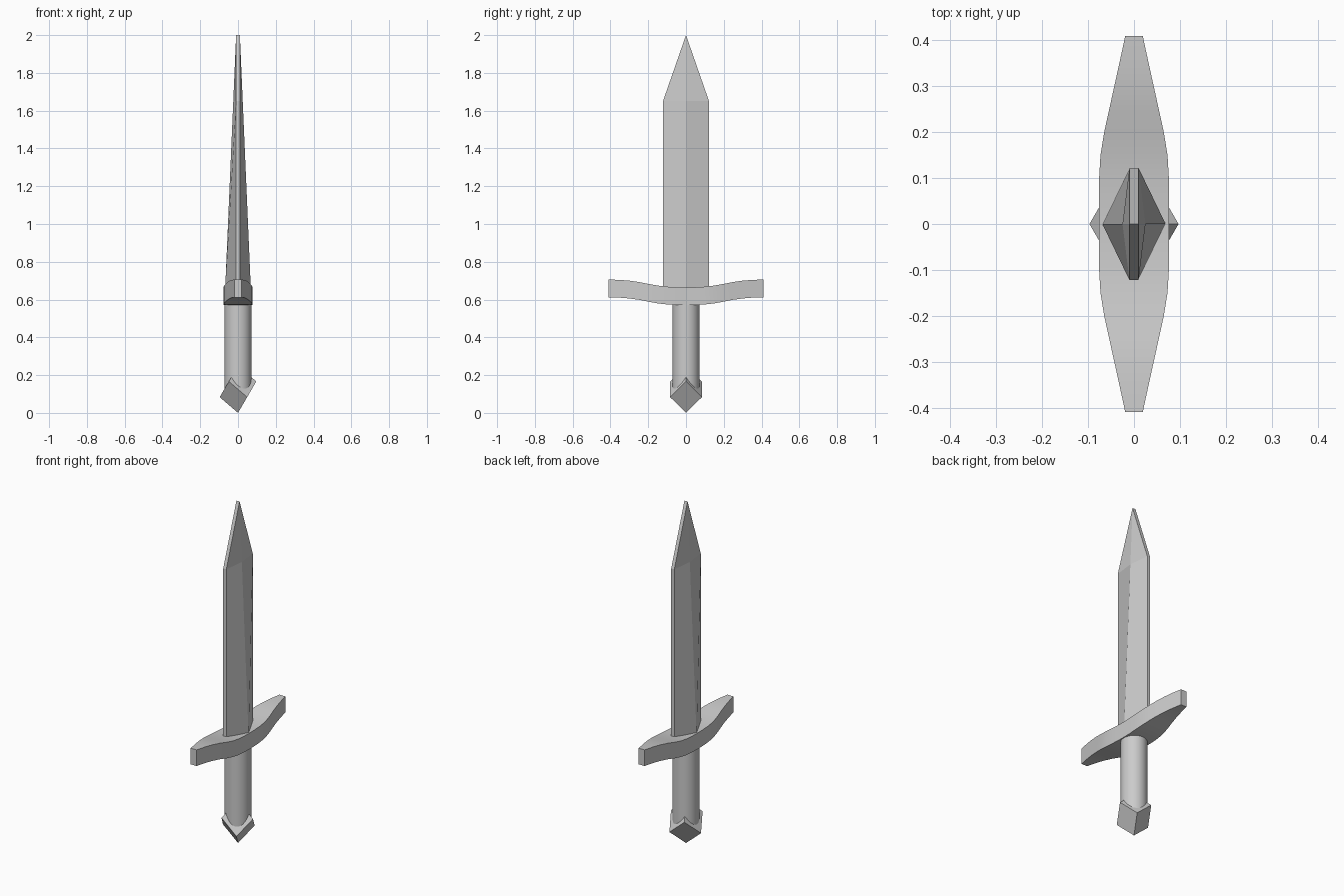
import bpy, bmesh, math
from mathutils import Vector

if "Cube" in bpy.data.objects:
    bpy.data.objects.remove(bpy.data.objects["Cube"])


def make_object(name, bm, angle=None):
    bmesh.ops.recalc_face_normals(bm, faces=bm.faces)
    mesh = bpy.data.meshes.new(name)
    bm.to_mesh(mesh)
    bm.free()
    obj = bpy.data.objects.new(name, mesh)
    bpy.context.collection.objects.link(obj)
    if angle is not None:
        bpy.ops.object.select_all(action='DESELECT')
        obj.select_set(True)
        bpy.context.view_layer.objects.active = obj
        bpy.ops.object.shade_smooth_by_angle(angle=math.radians(angle))
    return obj


def loft(bm, sections):
    # Skin closed rings of equal length and cap both ends
    rings = [[bm.verts.new(p) for p in s] for s in sections]
    n = len(rings[0])
    for a, b in zip(rings, rings[1:]):
        for i in range(n):
            j = (i + 1) % n
            bm.faces.new((a[i], a[j], b[j], b[i]))
    bm.faces.new(rings[0])
    bm.faces.new(rings[-1])


# Blade: six-sided section, thinning straight up the central ridge
def blade_ring(z, ridge, width):
    e = 0.01
    return [(ridge, 0, z), (e, width, z), (-e, width, z),
            (-ridge, 0, z), (-e, -width, z), (e, -width, z)]


bm = bmesh.new()
loft(bm, [blade_ring(0.63, 0.069, 0.122),
          blade_ring(1.65, 0.025, 0.122),
          blade_ring(2.0, 0.010, 0.0)])
bmesh.ops.remove_doubles(bm, verts=bm.verts, dist=0.0001)
bmesh.ops.dissolve_degenerate(bm, edges=bm.edges, dist=0.0001)
make_object("blade", bm)

# Crossguard: bar with upswept, tapering arms (y, half width, centre height)
half = [(0, 0.076, 0.617), (0.05, 0.076, 0.618), (0.10, 0.076, 0.621),
        (0.15, 0.073, 0.627), (0.20, 0.065, 0.636), (0.25, 0.054, 0.646),
        (0.30, 0.043, 0.653), (0.35, 0.032, 0.657), (0.41, 0.019, 0.659)]
stations = [(-y, w, z) for y, w, z in reversed(half[1:])] + half
t = 0.047
bm = bmesh.new()
loft(bm, [[(-w, y, z - t), (w, y, z - t), (w, y, z + t), (-w, y, z + t)]
          for y, w, z in stations])
make_object("crossguard", bm, 30)

# Grip: round handle
bm = bmesh.new()
circle = [(0.071 * math.cos(k * math.tau / 32), 0.071 * math.sin(k * math.tau / 32))
          for k in range(32)]
loft(bm, [[(x, y, z) for x, y in circle] for z in (0.125, 0.61)])
make_object("grip", bm, 30)

# Pommel: cube balanced on one corner, three edges rising from the bottom point
edges = [Vector((0.097 * math.cos(math.radians(a)),
                 0.097 * math.sin(math.radians(a)), 0.25 / 3)) for a in (180, 60, -60)]
bm = bmesh.new()
bmesh.ops.create_cube(bm, size=1)
for v in bm.verts:
    v.co = sum((e * (c + 0.5) for e, c in zip(edges, v.co.copy())), Vector())
make_object("pommel", bm)
